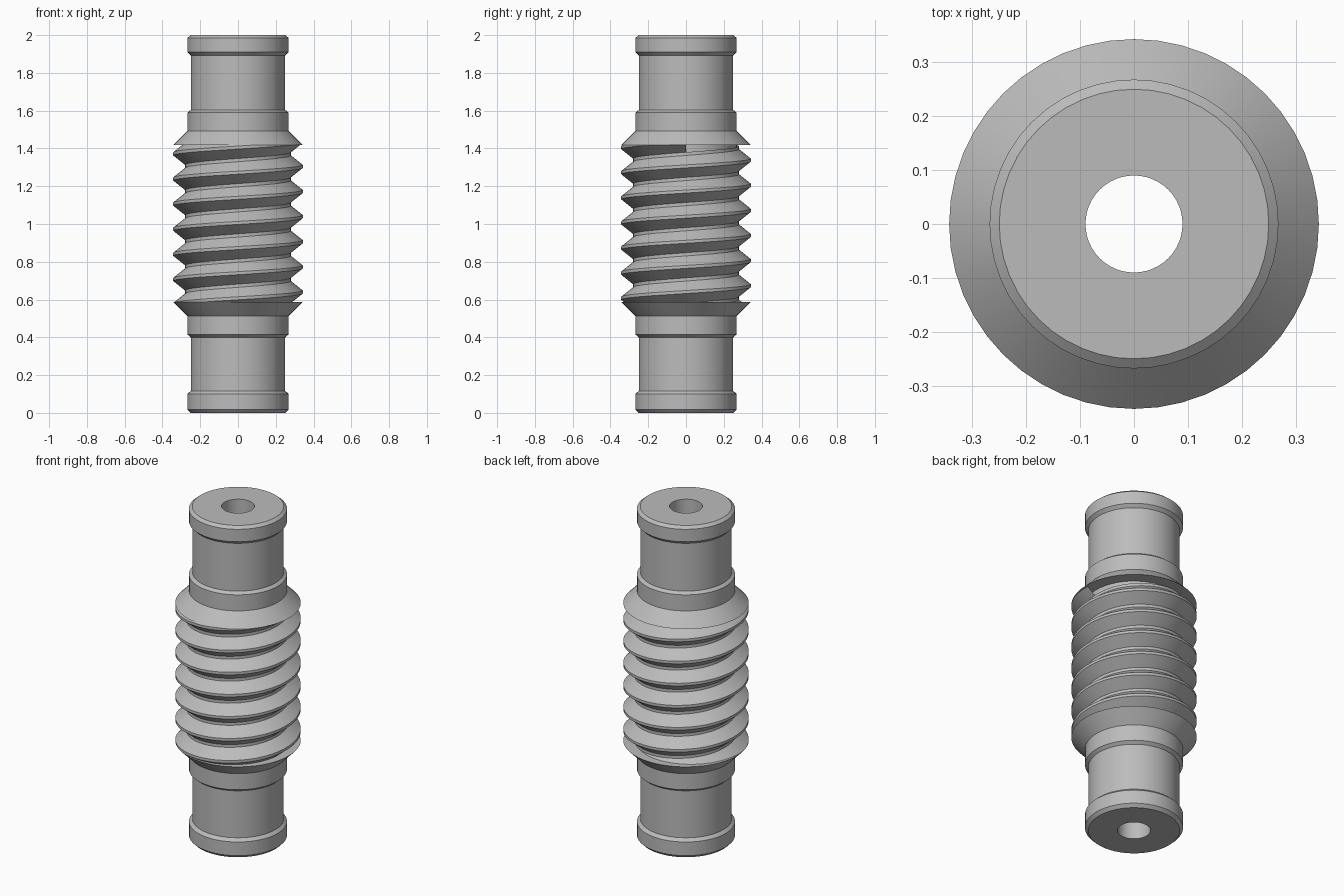
import bpy, bmesh, math
from mathutils import Vector

if "Cube" in bpy.data.objects:
    bpy.data.objects.remove(bpy.data.objects["Cube"])

steel = bpy.data.materials.new("steel_grey")
steel.diffuse_color = (0.5, 0.5, 0.5, 1)
steel.use_nodes = True
steel.node_tree.nodes["Principled BSDF"].inputs["Base Color"].default_value = steel.diffuse_color


def finish(name, bm, angle=25):
    bmesh.ops.remove_doubles(bm, verts=bm.verts, dist=1e-5)
    mesh = bpy.data.meshes.new(name)
    bm.to_mesh(mesh)
    bm.free()
    mesh.materials.append(steel)
    obj = bpy.data.objects.new(name, mesh)
    bpy.context.collection.objects.link(obj)
    bpy.ops.object.select_all(action='DESELECT')
    obj.select_set(True)
    bpy.context.view_layer.objects.active = obj
    bpy.ops.object.shade_smooth_by_angle(angle=math.radians(angle))
    return obj


def lathe(name, profile, segs=48):
    # closed (r, z) profile revolved about z
    bm = bmesh.new()
    rings = [[bm.verts.new((r * math.cos(a), r * math.sin(a), z)) for r, z in profile]
             for a in (2 * math.pi * i / segs for i in range(segs))]
    n = len(profile)
    for i in range(segs):
        a, b = rings[i], rings[(i + 1) % segs]
        for j in range(n):
            k = (j + 1) % n
            bm.faces.new((a[j], b[j], b[k], a[k]))
    bmesh.ops.recalc_face_normals(bm, faces=bm.faces)
    return finish(name, bm)


# shaft: collars, journals, cones and through bore
lower = [(0.25, 0), (0.268, 0.018), (0.268, 0.1), (0.25, 0.117), (0.25, 0.4),
         (0.268, 0.415), (0.268, 0.512), (0.343, 0.588), (0.27, 0.588)]
upper = [(0.25, 2), (0.268, 1.985), (0.268, 1.91), (0.25, 1.892), (0.25, 1.592 + 0.012),
         (0.268, 1.59), (0.268, 1.493), (0.343, 1.418), (0.27, 1.418)]
lathe("bored_shaft", lower + upper[::-1] + [(0.09, 2), (0.09, 0)])

# worm thread: one right-handed helix, trimmed flat against the two cones
PITCH, SEGS, TURNS = 0.133, 48, 9
CREST_Z = 1.305 - 7 * PITCH        # crest height at angle 0, first turn
tooth = [(0.28, -0.058), (0.343, -0.008), (0.343, 0.008), (0.28, 0.058), (0.28, PITCH - 0.058)]
bm = bmesh.new()
rows = []
for i in range(SEGS * TURNS + 1):
    a = 2 * math.pi * i / SEGS
    z0 = CREST_Z - PITCH + PITCH * i / SEGS
    rows.append([bm.verts.new((r * math.cos(a), r * math.sin(a), z0 + dz)) for r, dz in tooth])
for a, b in zip(rows, rows[1:]):
    for j in range(len(tooth) - 1):
        bm.faces.new((a[j], b[j], b[j + 1], a[j + 1]))
for z, d in ((0.588, -1), (1.418, 1)):
    bmesh.ops.bisect_plane(bm, geom=bm.verts[:] + bm.edges[:] + bm.faces[:],
                           plane_co=Vector((0, 0, z)), plane_no=Vector((0, 0, d)),
                           clear_outer=True)
finish("worm_thread", bm)
